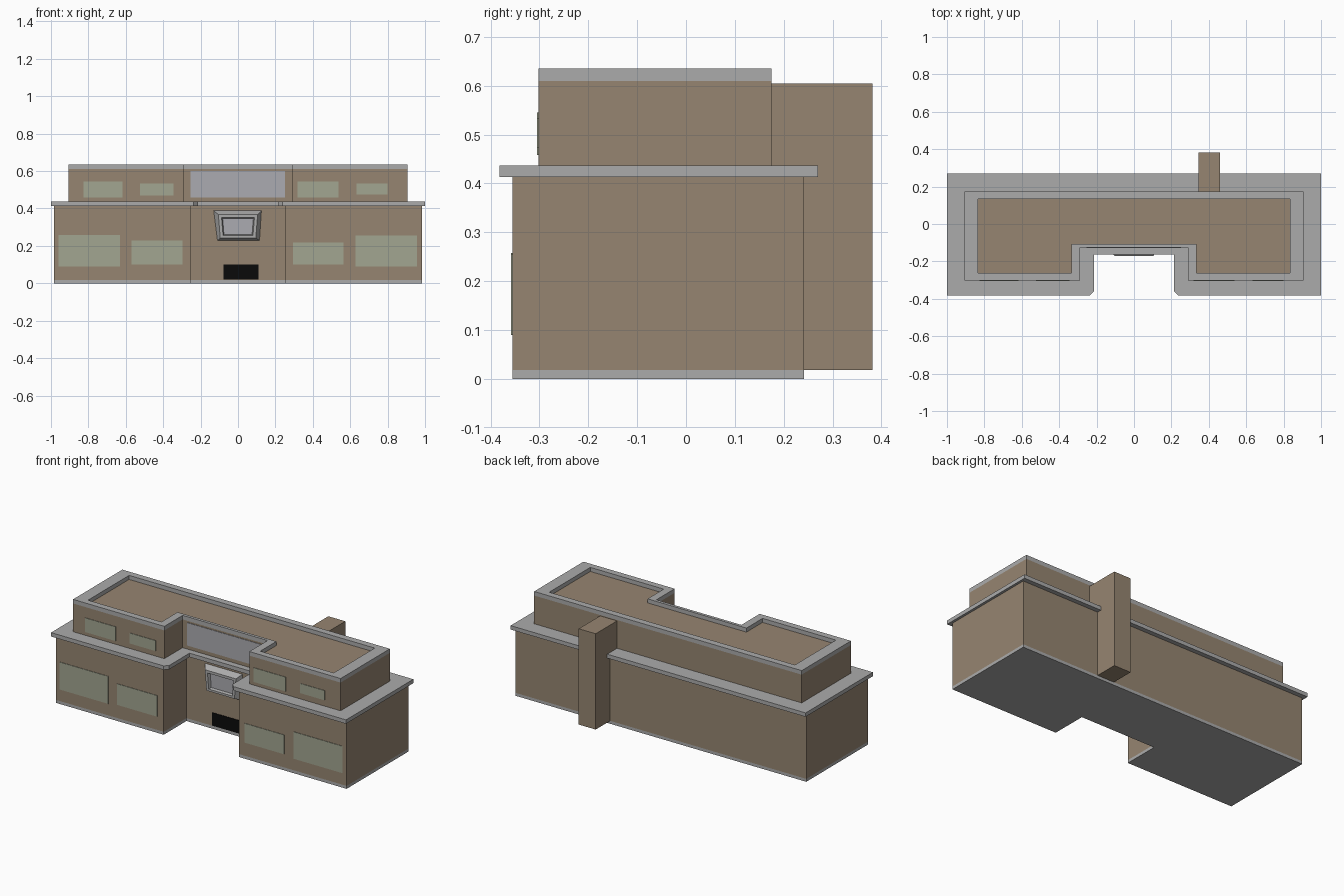
import bpy

if "Cube" in bpy.data.objects:
    bpy.data.objects.remove(bpy.data.objects["Cube"])


def material(name, rgb):
    m = bpy.data.materials.new(name)
    m.diffuse_color = (*rgb, 1)
    m.use_nodes = True
    m.node_tree.nodes["Principled BSDF"].inputs["Base Color"].default_value = m.diffuse_color
    return m


BROWN = material("tan wall", (0.305, 0.235, 0.165))
GREY = material("grey trim", (0.41, 0.41, 0.41))
GLASS = material("pale green glass", (0.36, 0.38, 0.285))
PANEL = material("cool grey panel", (0.41, 0.41, 0.44))
BLACK = material("black door", (0.003, 0.003, 0.003))


def mesh(name, verts, faces, mat):
    me = bpy.data.meshes.new(name)
    me.from_pydata(verts, [], faces)
    me.materials.append(mat)
    ob = bpy.data.objects.new(name, me)
    bpy.context.collection.objects.link(ob)
    return ob


def u_outline(x, front, back, notch, notch_y, chamfer=0.0):
    """Counter-clockwise U plan with the notch open to the front."""
    half = [(notch, notch_y)]
    if chamfer:
        half += [(notch, front + chamfer), (notch + chamfer, front)]
    else:
        half += [(notch, front)]
    half += [(x, front), (x, back)]
    return half + [(-px, py) for px, py in reversed(half)]


def prism(name, outline, z0, z1, mat):
    n = len(outline)
    verts = [(x, y, z) for z in (z0, z1) for x, y in outline]
    faces = [tuple(reversed(range(n))), tuple(range(n, 2 * n))]
    faces += [(i, (i + 1) % n, n + (i + 1) % n, n + i) for i in range(n)]
    return mesh(name, verts, faces, mat)


def ring(name, outer, inner, z0, z1, mat):
    """Parapet strip between two outlines of equal length."""
    n = len(outer)
    loops = [(outer, z0), (outer, z1), (inner, z1), (inner, z0)]
    verts = [(x, y, z) for loop, z in loops for x, y in loop]
    faces = []
    for k in range(4):
        a, b = k * n, (k + 1) % 4 * n
        faces += [(a + i, a + (i + 1) % n, b + (i + 1) % n, b + i) for i in range(n)]
    return mesh(name, verts, faces, mat)


def plate(name, x0, x1, z0, z1, wall_y, mat, depth=0.003):
    rect = [(x0, wall_y - depth), (x1, wall_y - depth), (x1, wall_y), (x0, wall_y)]
    return prism(name, rect, z0, z1, mat)


# Ground storey, plinth and overhanging ledge
LOW_Y, NOTCH_Y = -0.355, -0.135
ground = u_outline(0.985, LOW_Y, 0.242, 0.255, NOTCH_Y)
prism("plinth", ground, 0, 0.018, GREY)
prism("ground_storey", ground, 0.018, 0.413, BROWN)
prism("ledge", u_outline(1.0, -0.382, 0.27, 0.215, -0.162, 0.022), 0.413, 0.437, GREY)

# Upper storey with roof deck and parapet cap
UP_Y, UP_NOTCH_Y = -0.302, -0.125
upper = u_outline(0.907, UP_Y, 0.175, 0.288, UP_NOTCH_Y)
deck = u_outline(0.833, -0.263, 0.135, 0.335, -0.107)
prism("upper_storey", upper, 0.437, 0.61, BROWN)
ring("parapet_cap", upper, deck, 0.61, 0.635, GREY)

# Chimney on the back wall
prism("chimney", [(0.345, 0.175), (0.46, 0.175), (0.46, 0.382), (0.345, 0.382)],
      0.018, 0.605, BROWN)

# Front windows
for x0, x1, z0, z1 in [(-0.96, -0.63, 0.09, 0.258), (-0.57, -0.298, 0.10, 0.229),
                       (0.295, 0.563, 0.10, 0.218), (0.628, 0.958, 0.09, 0.255)]:
    plate("lower_window", x0, x1, z0, z1, LOW_Y, GLASS)
for x0, x1, z0, z1 in [(-0.825, -0.617, 0.458, 0.545), (-0.523, -0.345, 0.469, 0.533),
                       (0.318, 0.537, 0.458, 0.545), (0.634, 0.80, 0.474, 0.533)]:
    plate("upper_window", x0, x1, z0, z1, UP_Y, GLASS)

# Entrance door and the wide panel above it
plate("door", -0.078, 0.11, 0.02, 0.10, NOTCH_Y, BLACK)
plate("upper_panel", -0.255, 0.25, 0.46, 0.60, UP_NOTCH_Y, PANEL)

# Tapered bay window frame: sloped outside, front lip, shallow recess
sections = [(-0.11, 0.115, -0.13, 0.125, 0.228, 0.388, NOTCH_Y),
            (-0.095, 0.095, -0.105, 0.105, 0.243, 0.368, -0.170),
            (-0.08, 0.08, -0.088, 0.088, 0.256, 0.352, -0.170),
            (-0.075, 0.075, -0.082, 0.082, 0.260, 0.347, -0.152)]
verts = []
for bl, br, tl, tr, z0, z1, y in sections:
    verts += [(bl, y, z0), (br, y, z0), (tr, y, z1), (tl, y, z1)]
faces = [(4 * k + i, 4 * k + (i + 1) % 4, 4 * k + 4 + (i + 1) % 4, 4 * k + 4 + i)
         for k in range(3) for i in range(4)]
faces.append((3, 2, 1, 0))
mesh("bay_window_frame", verts, faces, GREY)
mesh("bay_window_pane", verts[12:], [(0, 1, 2, 3)], PANEL)
